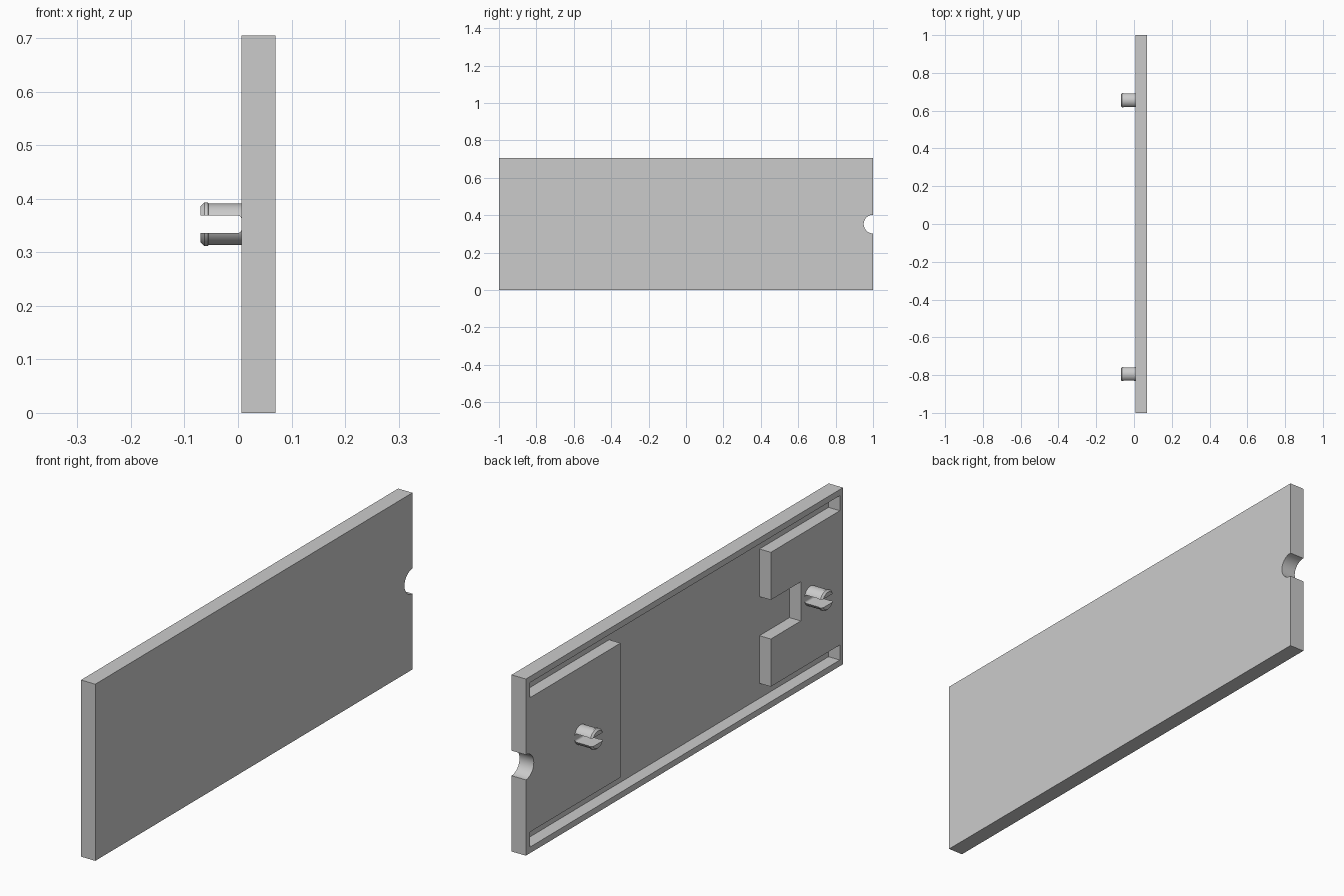
import bpy, bmesh, math
from mathutils import Matrix, Vector

if "Cube" in bpy.data.objects:
    bpy.data.objects.remove(bpy.data.objects["Cube"])

BACK, FACE = 0.007, 0.07      # panel thickness range in x
HEIGHT = 0.705
MID = HEIGHT / 2

grey = bpy.data.materials.new("light grey")
grey.use_nodes = True
grey.diffuse_color = (0.6, 0.6, 0.6, 1)
grey.node_tree.nodes["Principled BSDF"].inputs["Base Color"].default_value = (0.6, 0.6, 0.6, 1)


def make_object(name, bm):
    bmesh.ops.recalc_face_normals(bm, faces=bm.faces)
    mesh = bpy.data.meshes.new(name)
    bm.to_mesh(mesh)
    bm.free()
    mesh.materials.append(grey)
    obj = bpy.data.objects.new(name, mesh)
    bpy.context.collection.objects.link(obj)
    return obj


def box(name, low, high):
    bm = bmesh.new()
    low, high = Vector(low), Vector(high)
    bmesh.ops.create_cube(bm, size=1, matrix=Matrix.Translation((low + high) / 2)
                          @ Matrix.Diagonal((*(high - low), 1)))
    return make_object(name, bm)


def prism(name, outline, x0, x1):
    """Extrude a (y, z) outline along x."""
    bm = bmesh.new()
    face = bm.faces.new([bm.verts.new((x0, y, z)) for y, z in outline])
    new = bmesh.ops.extrude_face_region(bm, geom=[face])["geom"]
    bmesh.ops.translate(bm, vec=(x1 - x0, 0, 0),
                        verts=[v for v in new if isinstance(v, bmesh.types.BMVert)])
    return make_object(name, bm)


def select_only(obj):
    bpy.ops.object.select_all(action='DESELECT')
    obj.select_set(True)
    bpy.context.view_layer.objects.active = obj


def cut(obj, cutter):
    mod = obj.modifiers.new("cut", 'BOOLEAN')
    mod.operation = 'DIFFERENCE'
    mod.solver = 'EXACT'
    mod.object = cutter
    select_only(obj)
    bpy.ops.object.modifier_apply(modifier=mod.name)
    bpy.data.objects.remove(cutter)


# Panel with a pocket in its back that leaves a thin rim and two mounting blocks
panel = box("panel", (BACK, -1, 0), (FACE, 1, HEIGHT))
rim, block, notch = 0.328, 0.268, 0.078     # half heights
lower = [(0.403, -block), (0.975, -block), (0.975, -rim), (-0.98, -rim),
         (-0.98, -block), (-0.545, -block), (-0.545, -notch), (-0.734, -notch)]
outline = lower + [(y, -z) for y, z in reversed(lower)]
cut(panel, prism("pocket_cutter", [(y, MID + z) for y, z in outline], BACK - 0.05, BACK + 0.05))

# Round finger notch in the end edge
circle = [(1 + 0.05 * math.cos(a), MID + 0.05 * math.sin(a))
          for a in (math.tau * i / 48 for i in range(48))]
cut(panel, prism("notch_cutter", circle, BACK - 0.05, FACE + 0.05))


# Split snap pins with a lipped, chamfered tip
def snap_pin(name, y):
    profile = [(BACK + 0.01, 0), (BACK + 0.01, 0.0385), (-0.055, 0.0385), (-0.056, 0.041),
               (-0.063, 0.041), (-0.07, 0.034), (-0.07, 0)]
    bm = bmesh.new()
    verts = [bm.verts.new((x, 0, r)) for x, r in profile]
    edges = [bm.edges.new(pair) for pair in zip(verts, verts[1:])]
    bmesh.ops.spin(bm, geom=verts + edges, cent=(0, 0, 0), axis=(1, 0, 0),
                   angle=math.tau, steps=40)
    bmesh.ops.remove_doubles(bm, verts=bm.verts, dist=1e-5)
    bmesh.ops.translate(bm, vec=(0, y, MID), verts=bm.verts)
    pin = make_object(name, bm)

    # Slot between the two prongs, rounded at its root
    slot = box("slot_cutter", (-0.1, y - 0.1, MID - 0.0165), (BACK, y + 0.1, MID + 0.0165))
    bm = bmesh.new()
    bm.from_mesh(slot.data)
    root = [e for e in bm.edges if all(v.co.x > 0 for v in e.verts)
            and abs(e.verts[0].co.y - e.verts[1].co.y) > 0.1]
    bmesh.ops.bevel(bm, geom=root, offset=0.008, segments=5, profile=0.5, affect='EDGES')
    bm.to_mesh(slot.data)
    bm.free()
    cut(pin, slot)
    return pin


parts = [panel, snap_pin("front_snap_pin", -0.795), snap_pin("back_snap_pin", 0.655)]
for part in parts:
    select_only(part)
    bpy.ops.object.shade_smooth_by_angle(angle=math.radians(30))
